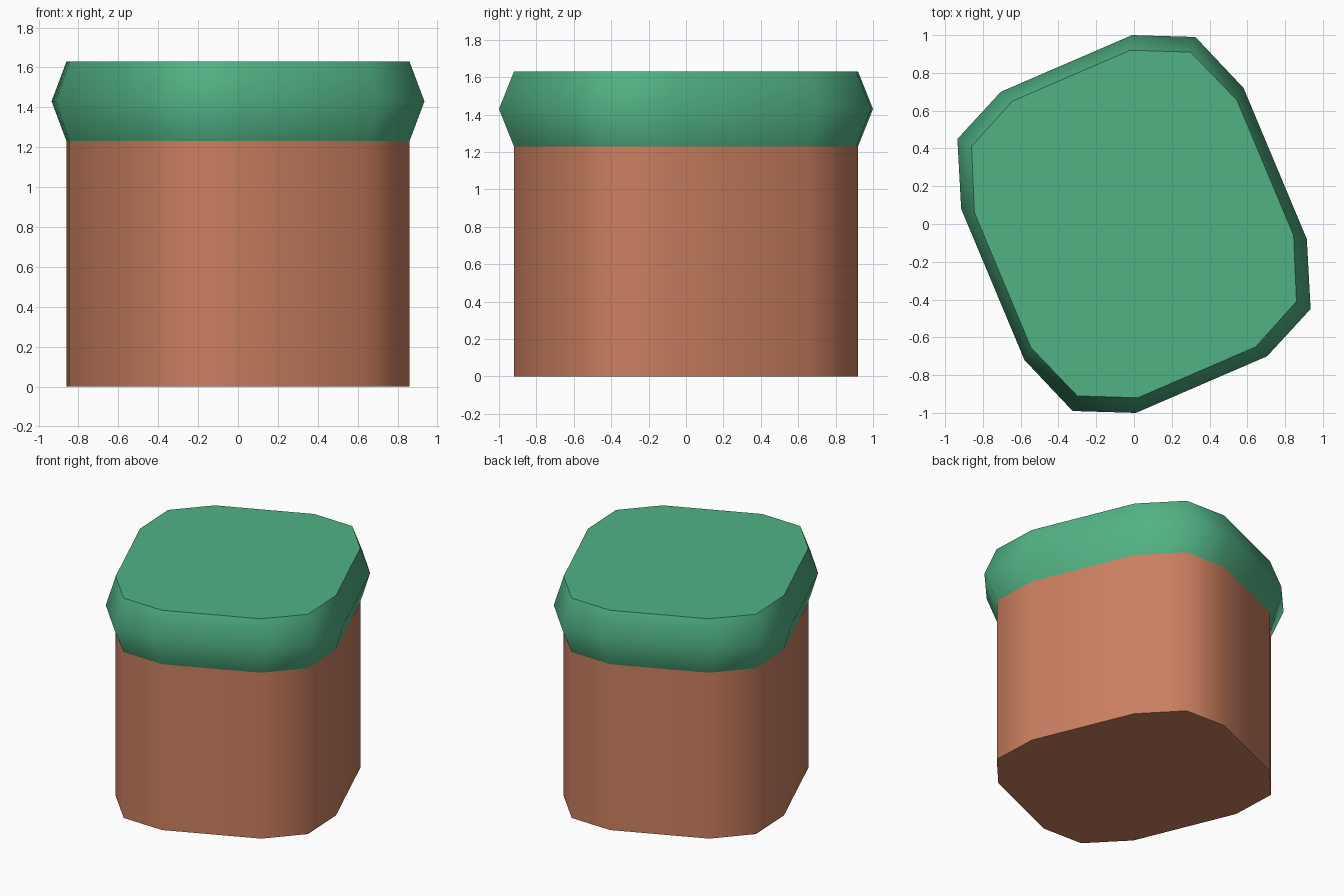
import bpy, bmesh, math

if "Cube" in bpy.data.objects:
    bpy.data.objects.remove(bpy.data.objects["Cube"])

# Half outlines; the other half is the same turned 180 degrees about z
INNER = [(-0.02, 0.92), (0.30, 0.91), (0.545, 0.655), (0.845, -0.06), (0.86, -0.41), (0.645, -0.65)]
OUTER = [(-0.01, 1.0), (0.325, 0.99), (0.58, 0.72), (0.915, -0.08), (0.935, -0.45), (0.705, -0.70)]


def material(name, colour):
    m = bpy.data.materials.new(name)
    m.diffuse_color = (*colour, 1)
    m.use_nodes = True
    m.node_tree.nodes["Principled BSDF"].inputs["Base Color"].default_value = m.diffuse_color
    return m


def stack(name, layers, mat):
    """Bridge outlines at successive heights and cap both ends."""
    bm = bmesh.new()
    rings = []
    for half, z in layers:
        pts = half + [(-x, -y) for x, y in half]
        rings.append([bm.verts.new((x, y, z)) for x, y in pts])
    for a, b in zip(rings, rings[1:]):
        n = len(a)
        for i in range(n):
            j = (i + 1) % n
            bm.faces.new((a[i], a[j], b[j], b[i]))
    bm.faces.new(rings[0])
    bm.faces.new(rings[-1])
    bmesh.ops.recalc_face_normals(bm, faces=bm.faces[:])
    me = bpy.data.meshes.new(name)
    bm.to_mesh(me)
    bm.free()
    me.materials.append(mat)
    ob = bpy.data.objects.new(name, me)
    bpy.context.collection.objects.link(ob)
    bpy.ops.object.select_all(action='DESELECT')
    ob.select_set(True)
    bpy.context.view_layer.objects.active = ob
    bpy.ops.object.shade_smooth_by_angle(angle=math.radians(46))
    return ob


# Straight trunk-like body
stack("body", [(INNER, 0), (INNER, 1.23)], material("clay brown", (0.60, 0.215, 0.117)))
# Flared cap
stack("cap", [(INNER, 1.23), (OUTER, 1.43), (INNER, 1.63)], material("leaf green", (0.083, 0.445, 0.231)))
